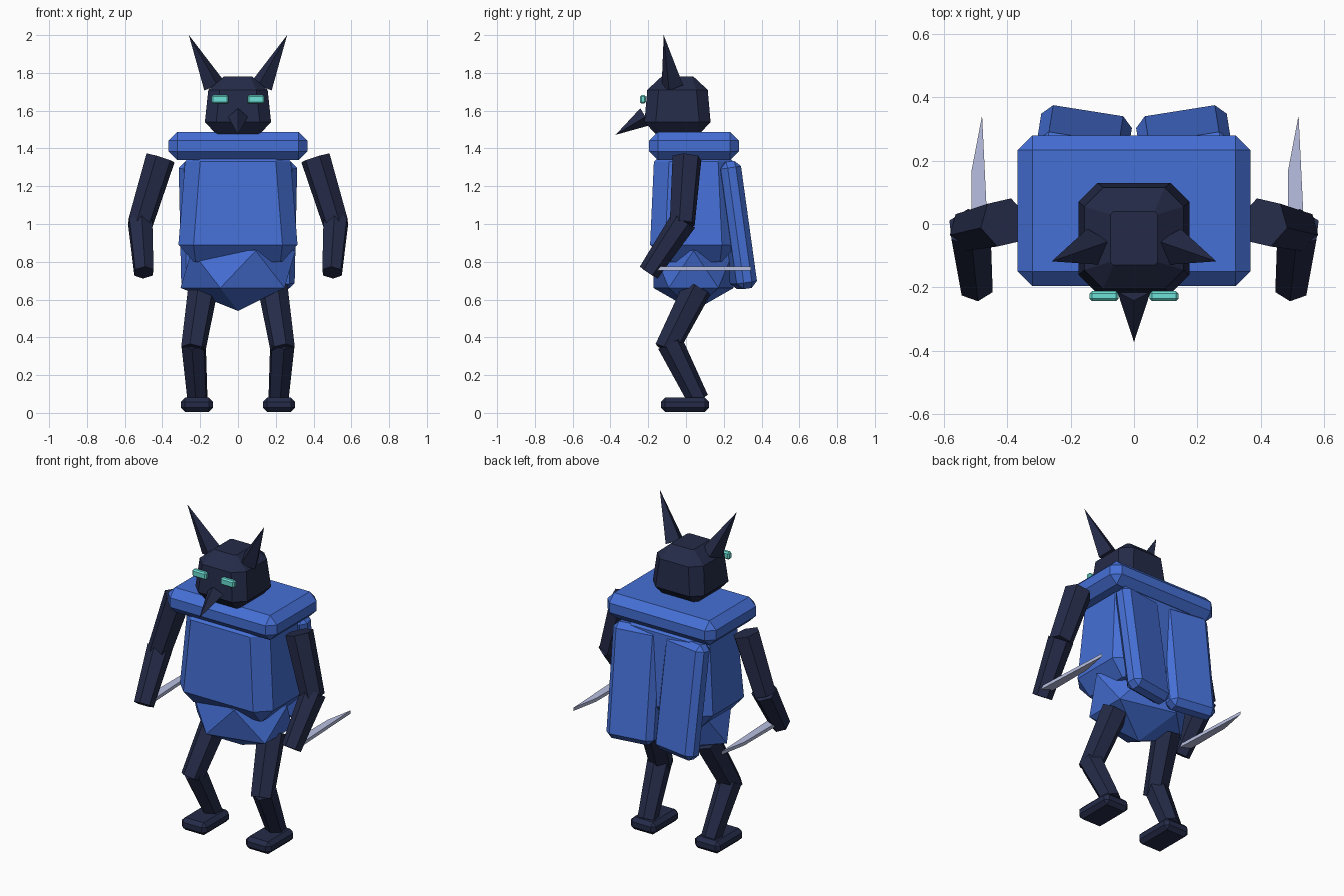
import bpy, bmesh, math
from mathutils import Vector, Matrix

if "Cube" in bpy.data.objects:
    bpy.data.objects.remove(bpy.data.objects["Cube"])


def material(name, rgb):
    m = bpy.data.materials.new(name)
    m.diffuse_color = (*rgb, 1)
    m.use_nodes = True
    m.node_tree.nodes["Principled BSDF"].inputs["Base Color"].default_value = m.diffuse_color
    return m


NAVY = material("navy", (0.018, 0.024, 0.065))
BLUE = material("blue", (0.06, 0.16, 0.67))
TEAL = material("teal", (0.15, 0.75, 0.68))
STEEL = material("steel", (0.48, 0.53, 0.75))


def finish(name, bm, mat):
    bmesh.ops.recalc_face_normals(bm, faces=bm.faces)
    me = bpy.data.meshes.new(name)
    bm.to_mesh(me)
    bm.free()
    me.materials.append(mat)
    ob = bpy.data.objects.new(name, me)
    bpy.context.collection.objects.link(ob)
    return ob


def box(name, center, size, bevel, mat, rot=None):
    bm = bmesh.new()
    bmesh.ops.create_cube(bm, size=1, matrix=Matrix.Diagonal((*size, 1)))
    bmesh.ops.bevel(bm, geom=bm.edges[:], offset=bevel, segments=1, affect='EDGES')
    bm.transform(Matrix.Translation(center) @ (rot or Matrix()))
    return finish(name, bm, mat)


def limb(name, a, b, r1, r2, sides, mat, spin=0.0):
    a, b = Vector(a), Vector(b)
    d = b - a
    bm = bmesh.new()
    bmesh.ops.create_cone(bm, cap_ends=True, segments=sides, radius1=r1, radius2=r2, depth=d.length)
    bmesh.ops.remove_doubles(bm, verts=bm.verts, dist=1e-5)
    rot = d.to_track_quat('Z', 'Y').to_matrix().to_4x4()
    bm.transform(Matrix.Translation((a + b) / 2) @ rot @ Matrix.Rotation(spin, 4, 'Z'))
    return finish(name, bm, mat)


def loft(name, sections, mat):
    # stacked chamfered rectangles: z, centre y, half x, half y, chamfer
    bm = bmesh.new()
    rings = []
    for z, cy, hx, hy, c in sections:
        pts = [(hx, hy - c), (hx - c, hy), (c - hx, hy), (-hx, hy - c),
               (-hx, c - hy), (c - hx, -hy), (hx - c, -hy), (hx, c - hy)]
        rings.append([bm.verts.new((x, cy + y, z)) for x, y in pts])
    for lo, hi in zip(rings, rings[1:]):
        for i in range(8):
            j = (i + 1) % 8
            bm.faces.new((lo[i], lo[j], hi[j], hi[i]))
    bm.faces.new(rings[0])
    bm.faces.new(rings[-1])
    return finish(name, bm, mat)


# Body: torso, collar and faceted hips
loft("torso", [(0.80, 0.04, 0.235, 0.15, 0.01), (0.89, 0.04, 0.315, 0.23, 0.08),
               (1.33, 0.04, 0.28, 0.21, 0.08), (1.41, 0.04, 0.20, 0.13, 0.01)], BLUE)
box("collar", (0, 0.042, 1.413), (0.735, 0.475, 0.15), 0.046, BLUE)
bm = bmesh.new()
bmesh.ops.create_icosphere(bm, subdivisions=1, radius=1)
bm.transform(Matrix.Translation((0, 0.04, 0.76)) @ Matrix.Diagonal((0.34, 0.25, 0.22, 1)))
finish("hips", bm, BLUE)

# Head and beak
loft("head", [(1.475, -0.045, 0.115, 0.115, 0.01), (1.54, -0.045, 0.175, 0.175, 0.06),
              (1.71, -0.045, 0.157, 0.16, 0.06), (1.78, -0.045, 0.075, 0.085, 0.01)], NAVY)
limb("beak", (0, -0.215, 1.568), (0, -0.373, 1.472), 0.052, 0, 4, NAVY)

for s, side in ((-1, "left"), (1, "right")):
    # Eyes and ears
    box(side + "_eye", (s * 0.095, -0.228, 1.66), (0.092, 0.032, 0.044), 0.008, TEAL)
    limb(side + "_ear", (s * 0.128, -0.072, 1.735), (s * 0.26, -0.118, 2.0), 0.06, 0, 4, NAVY)
    # Hanging back panels
    tilt = Matrix.Rotation(s * math.radians(9), 4, 'Z') @ Matrix.Rotation(math.radians(8), 4, 'X')
    box(side + "_back_panel", (s * 0.16, 0.262, 0.995), (0.29, 0.11, 0.68), 0.033, BLUE, tilt)
    # Arms
    elbow = (s * 0.518, -0.02, 1.0)
    limb(side + "_upper_arm", (s * 0.41, 0.005, 1.35), elbow, 0.08, 0.069, 6, NAVY)
    limb(side + "_forearm", (s * 0.518, -0.012, 1.02), (s * 0.498, -0.197, 0.743), 0.072, 0.057, 6, NAVY)
    # Legs and feet
    limb(side + "_thigh", (s * 0.185, 0.06, 0.66), (s * 0.237, -0.105, 0.335), 0.08, 0.066, 6, NAVY)
    limb(side + "_shin", (s * 0.235, -0.085, 0.37), (s * 0.214, 0.065, 0.07), 0.07, 0.057, 6, NAVY)
    box(side + "_foot", (s * 0.217, -0.005, 0.043), (0.17, 0.255, 0.075), 0.022, NAVY)
    # Blade: thin tapered plate pointing back
    bm = bmesh.new()
    base = s * 0.5
    outline = [(0.045, -0.17), (0.02, 0.343), (-0.013, 0.17), (-0.013, -0.17)]
    face = bm.faces.new([bm.verts.new((base + x, y, 0.754)) for x, y in outline])
    ext = bmesh.ops.extrude_face_region(bm, geom=[face])
    bmesh.ops.translate(bm, vec=(0, 0, 0.02),
                        verts=[v for v in ext["geom"] if isinstance(v, bmesh.types.BMVert)])
    finish(side + "_blade", bm, STEEL)
